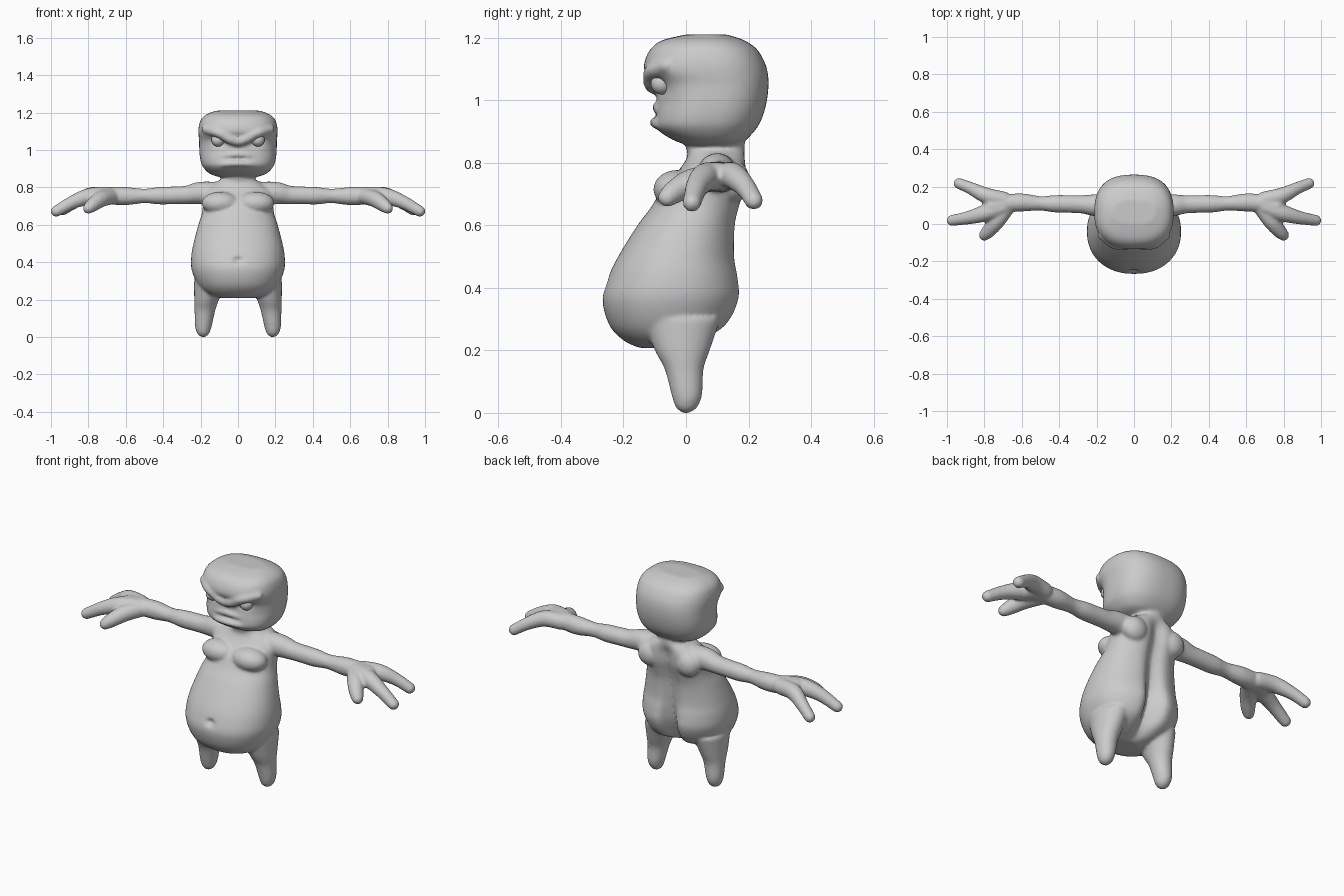
import bpy, bmesh
from math import cos, sin, pi, exp
from mathutils import Vector, Matrix


def spline(pts, steps):
    """Catmull-Rom interpolation through tuples of any length."""
    p = [Vector(q) for q in [pts[0], *pts, pts[-1]]]
    out = []
    for i in range(1, len(p) - 2):
        for k in range(steps):
            t = k / steps
            out.append(0.5 * (2 * p[i] + (p[i + 1] - p[i - 1]) * t
                       + (2 * p[i - 1] - 5 * p[i] + 4 * p[i + 1] - p[i + 2]) * t * t
                       + (3 * p[i] - p[i - 1] - 3 * p[i + 1] + p[i + 2]) * t ** 3))
    return out + [p[-2]]


def loft(bm, sections, power=2.0, side=1, n=72):
    """Stack rounded sections (z, y front, y back, x centre, x radius, back groove)."""
    rings = []
    for z, yf, yb, cx, rx, groove in spline(sections, 4):
        ring = []
        for i in range(n):
            c, s = cos(2 * pi * i / n), sin(2 * pi * i / n)
            x = abs(c) ** (2 / power) * (1 if c > 0 else -1) * rx
            y = abs(s) ** (2 / power) * (1 if s > 0 else -1) * (yb - yf) / 2
            if s > 0:
                y -= groove * exp(-(x / 0.045) ** 2) * s
            ring.append(bm.verts.new((side * (cx + x), (yf + yb) / 2 + y, z)))
        rings.append(ring)
    for a, b in zip(rings, rings[1:]):
        for i in range(n):
            j = (i + 1) % n
            bm.faces.new((a[i], a[j], b[j], b[i]))
    bm.faces.new(rings[0][::-1])
    bm.faces.new(rings[-1])
    

def ball(bm, centre, radii, side=1):
    m = Matrix.Translation((side * centre[0], centre[1], centre[2])) @ Matrix.Diagonal((*radii, 1))
    bmesh.ops.create_icosphere(bm, subdivisions=3, radius=1, matrix=m)


def limb(bm, path, side=1, steps=7):
    """Swept chain of balls along (x, y, z, radius) points."""
    for x, y, z, r in spline(path, steps):
        ball(bm, (x, y, z), (r, r, r), side)


bm = bmesh.new()

# Torso and neck
loft(bm, [(.208, -.15, -.02, 0, .09, 0), (.232, -.2, .06, 0, .165, .05),
          (.28, -.245, .14, 0, .215, .09), (.36, -.267, .18, 0, .248, .09),
          (.43, -.25, .177, 0, .25, .07), (.5, -.217, .164, 0, .238, .045),
          (.6, -.155, .166, 0, .212, .035), (.66, -.11, .18, 0, .193, .035),
          (.72, -.075, .198, 0, .187, .035), (.78, -.02, .2, 0, .185, .03),
          (.822, .005, .195, 0, .13, .01), (.85, .0, .188, 0, .086, 0),
          (.91, 0, .18, 0, .085, 0)], 2.2)

# Head
loft(bm, [(.853, .02, .15, 0, .09, 0), (.872, -.04, .19, 0, .15, 0),
          (.91, -.095, .226, 0, .188, 0), (.95, -.1, .246, 0, .202, 0),
          (1, -.092, .259, 0, .207, 0), (1.05, -.1, .264, 0, .208, 0),
          (1.09, -.132, .261, 0, .212, 0), (1.125, -.132, .25, 0, .21, 0),
          (1.165, -.112, .225, 0, .197, 0), (1.192, -.075, .185, 0, .165, 0),
          (1.21, 0, .13, 0, .115, 0)], 2.5)

for s in (1, -1):
    # Frowning brow and lips
    limb(bm, [(0, -.103, 1.045, .026), (.05, -.112, 1.06, .027),
              (.11, -.106, 1.092, .027), (.17, -.06, 1.11, .025)], s)
    limb(bm, [(0, -.09, .975, .02), (.06, -.082, .968, .018), (.11, -.06, .945, .014)], s)
    limb(bm, [(0, -.098, .93, .02), (.06, -.09, .926, .018), (.1, -.07, .92, .014)], s)
    # Chest and shoulder blade
    ball(bm, (.095, -.03, .715), (.1, .075, .062), s)
    ball(bm, (.12, .15, .74), (.07, .055, .07), s)
    # Leg stub
    loft(bm, [(.0, -.012, .012, .186, .012, 0), (.018, -.033, .036, .186, .032, 0),
              (.06, -.047, .052, .185, .045, 0), (.14, -.068, .056, .177, .055, 0),
              (.2, -.1, .076, .168, .066, 0), (.3, -.14, .11, .15, .085, 0)], 2, s)
    # Arm
    limb(bm, [(.1, .1, .765, .065), (.2, .1, .77, .06), (.27, .105, .76, .05),
              (.35, .107, .757, .048), (.42, .108, .755, .047), (.5, .11, .754, .039),
              (.6, .115, .753, .049), (.68, .11, .755, .048), (.76, .095, .757, .046)], s)
    # Two fingers and thumb
    limb(bm, [(.7, .13, .757, .045), (.79, .152, .757, .043),
              (.87, .19, .722, .034), (.936, .217, .679, .03)], s)
    limb(bm, [(.7, .09, .757, .046), (.79, .06, .752, .046),
              (.88, .035, .722, .037), (.972, .019, .672, .03)], s)
    limb(bm, [(.67, .1, .752, .042), (.73, .02, .738, .044),
              (.775, -.035, .708, .038), (.8, -.06, .688, .03)], s)

me = bpy.data.meshes.new("body_parts")
bm.to_mesh(me)
bm.free()
body = bpy.data.objects.new("body", me)
bpy.context.collection.objects.link(body)

# Fuse the parts into one skin
fuse = body.modifiers.new("fuse", 'REMESH')
fuse.mode = 'VOXEL'
fuse.voxel_size = 0.008
skin = bpy.data.meshes.new_from_object(
    body.evaluated_get(bpy.context.evaluated_depsgraph_get()))
body.modifiers.clear()
body.data = skin

# Soft sculpting dents: centre, size, push (navel, eye sockets, mouth line)
dents = [((0, -.255, .41), (.022, .04, .016), (0, .02, 0)),
         ((0, -.11, .952), (.07, .05, .01), (0, .012, 0))]
dents += [((s * .105, -.1, 1.045), (.045, .04, .025), (0, .02, 0)) for s in (1, -1)]
for v in skin.vertices:
    for c, r, push in dents:
        d = sum(((v.co[i] - c[i]) / r[i]) ** 2 for i in range(3))
        if d < 6:
            v.co += Vector(push) * exp(-d)

relax = body.modifiers.new("relax", 'SMOOTH')
relax.factor = 0.5
relax.iterations = 7
skin.polygons.foreach_set("use_smooth", [True] * len(skin.polygons))

# Eyes
for s, name in ((1, "left_eye"), (-1, "right_eye")):
    bpy.ops.mesh.primitive_uv_sphere_add(segments=32, ring_count=16, radius=.035,
                                         location=(s * .107, -.077, 1.053))
    eye = bpy.context.object
    eye.name = name
    bpy.ops.object.shade_smooth()
